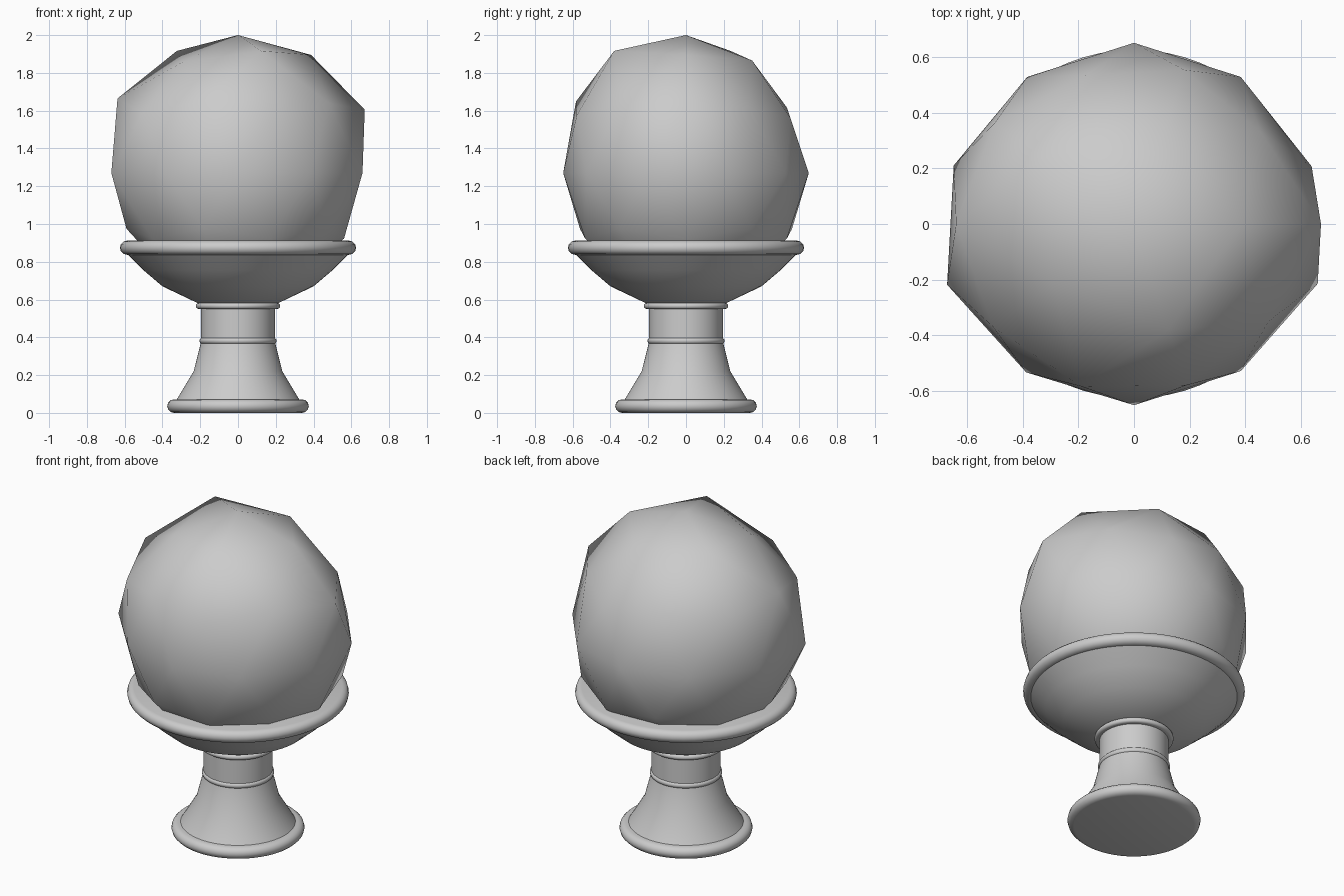
import bpy, bmesh
from math import radians, degrees, atan2, sin, cos, pi

if "Cube" in bpy.data.objects:
    bpy.data.objects.remove(bpy.data.objects["Cube"])

SEG = 64


def finish(bm, name, angle=None):
    bmesh.ops.recalc_face_normals(bm, faces=bm.faces)
    me = bpy.data.meshes.new(name)
    bm.to_mesh(me)
    bm.free()
    ob = bpy.data.objects.new(name, me)
    bpy.context.collection.objects.link(ob)
    bpy.ops.object.select_all(action='DESELECT')
    ob.select_set(True)
    bpy.context.view_layer.objects.active = ob
    if angle:
        bpy.ops.object.shade_smooth_by_angle(angle=radians(angle))
    else:
        bpy.ops.object.shade_smooth()
    return ob


def lathe(name, profile, angle=40):
    """Closed turned part: (radius, z) profile with flat end caps."""
    bm = bmesh.new()
    rings = [[bm.verts.new((r * cos(2 * pi * i / SEG), r * sin(2 * pi * i / SEG), z))
              for i in range(SEG)] for r, z in profile]
    for a, b in zip(rings, rings[1:]):
        for i in range(SEG):
            j = (i + 1) % SEG
            bm.faces.new((a[i], a[j], b[j], b[i]))
    bm.faces.new(rings[0])
    bm.faces.new(rings[-1])
    return finish(bm, name, angle)


def disc(name, r, z0, z1, bulge, steps=6):
    """Flat disc with a rounded edge."""
    mid, half = (z0 + z1) / 2, (z1 - z0) / 2
    lathe(name, [(r - bulge + bulge * cos(t), mid + half * sin(t))
                 for t in [-pi / 2 + pi * i / steps for i in range(steps + 1)]])


# Turned pedestal
disc("base_plinth", 0.375, 0.0, 0.072, 0.037)
lathe("flared_foot", [(0.325, 0.07), (0.235, 0.22), (0.197, 0.37)])
disc("lower_collar", 0.204, 0.365, 0.398, 0.015)
lathe("stem", [(0.195, 0.37), (0.195, 0.57)])
disc("upper_collar", 0.223, 0.55, 0.582, 0.015)

# Bowl with rounded rim
lathe("bowl", [(0.20, 0.575), (0.40, 0.67), (0.50, 0.755), (0.595, 0.85)])
disc("bowl_rim", 0.625, 0.837, 0.912, 0.037)

# Uneven faceted ball: radii by height band, then by angle
RADII = {
    1.0: {0: 0.73},
    0.851: {0: 0.735, 72: 0.70, 144: 0.76, 216: 0.69, 288: 0.76},
    0.526: {36: 0.66, 108: 0.66, 180: 0.75, 252: 0.72, 324: 0.70},
    0.447: {0: 0.75, 72: 0.65, 144: 0.69, 216: 0.70, 288: 0.68},
    0.0: {18: 0.67, 54: 0.652, 90: 0.65, 126: 0.652, 162: 0.68,
          198: 0.705, 234: 0.658, 270: 0.65, 306: 0.652, 342: 0.693},
}
bm = bmesh.new()
bmesh.ops.create_icosphere(bm, subdivisions=2, radius=1)
for v in bm.verts:
    r = 0.66
    for z, ring in RADII.items():
        if abs(v.co.z - z) < 0.02:
            a = round(degrees(atan2(v.co.y, v.co.x))) % 360
            r = 0.73 if z == 1.0 else ring.get(a, 0.68)
    v.co *= r
    v.co.z += 1.27
finish(bm, "faceted_ball")
